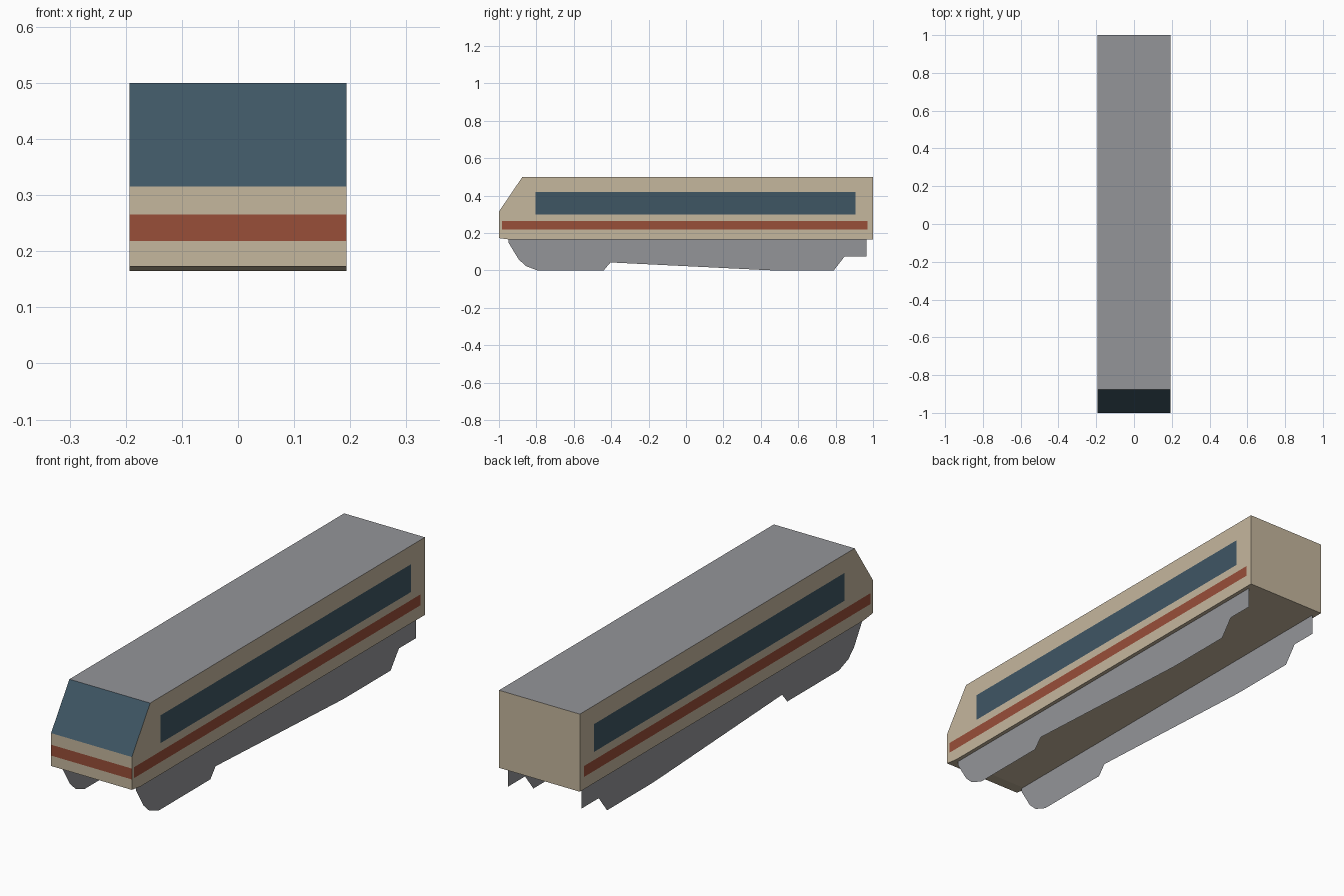
import bpy, bmesh
from mathutils import Vector

if "Cube" in bpy.data.objects:
    bpy.data.objects.remove(bpy.data.objects["Cube"])

HALF_W = 0.193


def srgb(hexa):
    out = []
    for i in (0, 2, 4):
        c = int(hexa[i:i + 2], 16) / 255
        out.append(c / 12.92 if c <= 0.04045 else ((c + 0.055) / 1.055) ** 2.4)
    return (*out, 1.0)


def material(name, hexa):
    m = bpy.data.materials.new(name)
    m.diffuse_color = srgb(hexa)
    m.use_nodes = True
    m.node_tree.nodes["Principled BSDF"].inputs["Base Color"].default_value = m.diffuse_color
    return m


beige = material("beige_paint", "C5B79E")
red = material("red_stripe", "994E39")
glass = material("blue_glass", "3F5664")
grey = material("grey_metal", "949599")


def finish(bm, name, mats):
    me = bpy.data.meshes.new(name)
    bm.to_mesh(me)
    bm.free()
    for m in mats:
        me.materials.append(m)
    ob = bpy.data.objects.new(name, me)
    bpy.context.collection.objects.link(ob)
    return ob


# Car body: side profile extruded across the width
body_profile = [(-1, 0.315), (-1, 0.173), (-0.94, 0.165), (1, 0.165), (1, 0.5), (-0.875, 0.5)]
bm = bmesh.new()
side = bm.faces.new([bm.verts.new((-HALF_W, y, z)) for y, z in body_profile])
ext = bmesh.ops.extrude_face_region(bm, geom=[side], use_keep_orig=True)
bmesh.ops.translate(bm, vec=(2 * HALF_W, 0, 0),
                    verts=[v for v in ext["geom"] if isinstance(v, bmesh.types.BMVert)])
bmesh.ops.recalc_face_normals(bm, faces=bm.faces[:])

# Cut the outlines of the stripe and windows into the body
cuts = [((0, 0, z), (0, 0, 1)) for z in (0.218, 0.265, 0.30, 0.42)]
cuts += [((0, y, 0), (0, 1, 0)) for y in (-0.985, -0.805, 0.905, 0.97)]
for co, no in cuts:
    bmesh.ops.bisect_plane(bm, geom=bm.verts[:] + bm.edges[:] + bm.faces[:],
                           plane_co=Vector(co), plane_no=Vector(no))

# Colour by direction and position
for f in bm.faces:
    n, c = f.normal, f.calc_center_median()
    in_stripe = 0.218 < c.z < 0.265
    if n.z > 0.9:
        f.material_index = 3                      # roof
    elif n.y < -0.5 and n.z > 0.2:
        f.material_index = 2                      # windscreen
    elif n.y < -0.9 and in_stripe:
        f.material_index = 1                      # nose stripe
    elif abs(n.x) > 0.9:
        if in_stripe and -0.985 < c.y < 0.97:
            f.material_index = 1                  # side stripe
        elif 0.30 < c.z < 0.42 and -0.805 < c.y < 0.905:
            f.material_index = 2                  # side windows
finish(bm, "car_body", [beige, red, glass, grey])

# Thin underframe skirts, one on each side
skirt_profile = [(-0.95, 0.165), (-0.948, 0.147), (-0.895, 0.06), (-0.857, 0.024), (-0.794, 0),
                 (-0.44, 0), (-0.404, 0.043), (0.43, 0.002), (0.48, 0), (0.79, 0),
                 (0.847, 0.074), (0.965, 0.074), (0.965, 0.165)]
for label, s in (("right", 1), ("left", -1)):
    bm = bmesh.new()
    face = bm.faces.new([bm.verts.new((s * 0.176, y, z)) for y, z in skirt_profile])
    face.normal_update()
    if face.normal.x * s < 0:
        face.normal_flip()
    finish(bm, label + "_skirt", [grey])
